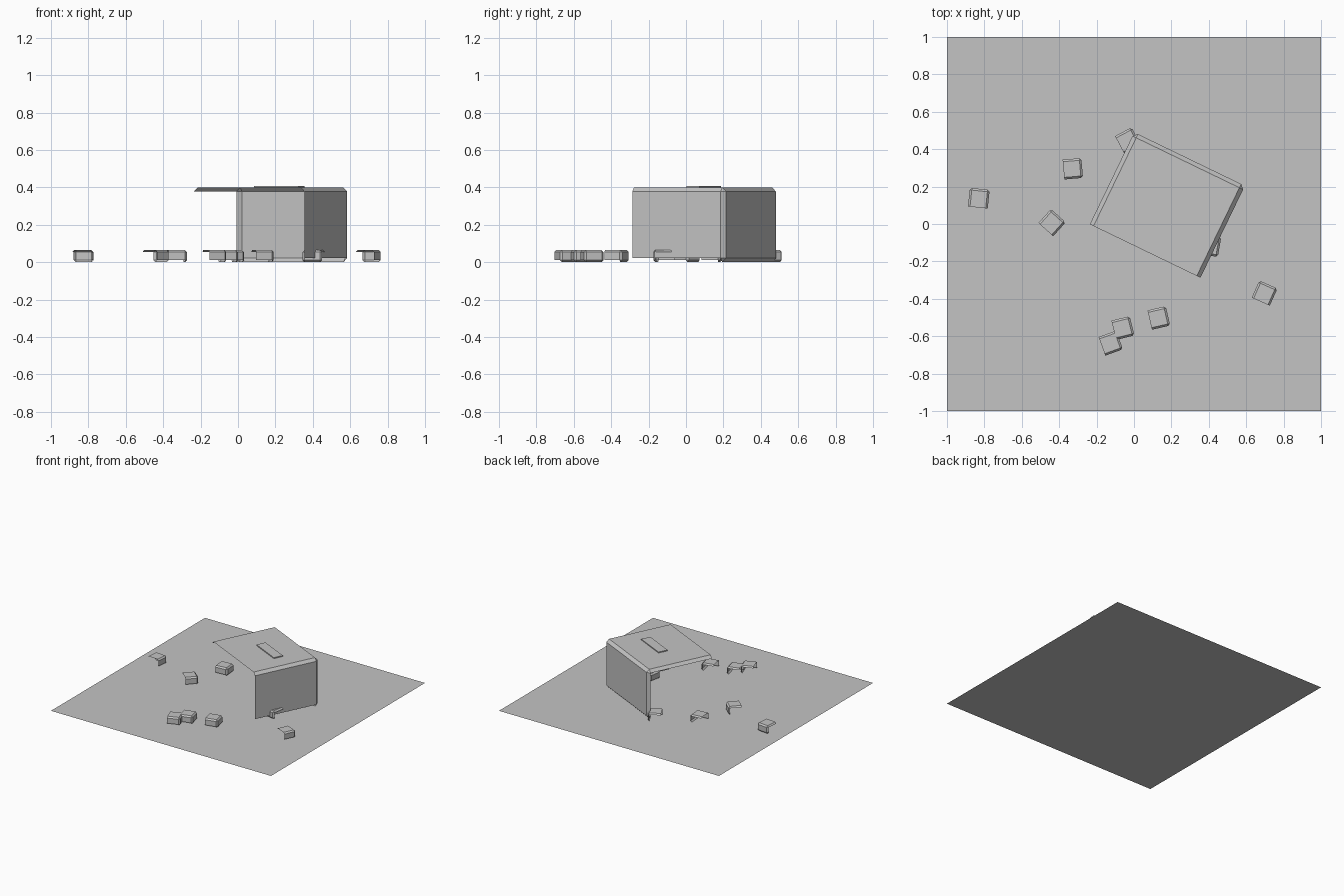
import bpy, bmesh, math

if "Cube" in bpy.data.objects:
    bpy.data.objects.remove(bpy.data.objects["Cube"])

grey = bpy.data.materials.new("plain grey")
grey.diffuse_color = (0.55, 0.55, 0.55, 1)
grey.use_nodes = True
grey.node_tree.nodes["Principled BSDF"].inputs["Base Color"].default_value = grey.diffuse_color


def finish(name, bm, loc=(0, 0, 0), angle=0):
    mesh = bpy.data.meshes.new(name)
    bm.to_mesh(mesh)
    bm.free()
    mesh.materials.append(grey)
    ob = bpy.data.objects.new(name, mesh)
    bpy.context.collection.objects.link(ob)
    ob.location = loc
    ob.rotation_euler.z = math.radians(angle)
    return ob


def box(u0, u1, v0, v1, z0, z1):
    bm = bmesh.new()
    bmesh.ops.create_cube(bm, size=1)
    for v in bm.verts:
        v.co = (u1 if v.co.x > 0 else u0, v1 if v.co.y > 0 else v0,
                z1 if v.co.z > 0 else z0)
    return bm


def open_box(name, u0, u1, v0, v1, h, bevel, loc=(0, 0, 0), angle=0):
    """Chamfered box that keeps only its top, right and back shell."""
    bm = box(u0, u1, v0 - bevel, v1, 0, h)
    bmesh.ops.bevel(bm, geom=bm.edges[:], offset=bevel, segments=1,
                    affect='EDGES', profile=0.5)
    bm.normal_update()
    gone = [f for f in bm.faces if f.normal.y < -0.3 or f.normal.x < -0.9
            or (f.normal.z < -0.3 and f.normal.y < 0.3)]
    bmesh.ops.delete(bm, geom=gone, context='FACES')
    return finish(name, bm, loc, angle)


# flat square base
bm = bmesh.new()
bmesh.ops.create_grid(bm, x_segments=1, y_segments=1, size=1)
finish("base_plane", bm)

# large block with a thin plate on its roof
TURN = -25.8
open_box("large_block", -0.212, 0.445, -0.104, 0.442, 0.40, 0.022, angle=TURN)
finish("roof_plate", box(0.026, 0.290, 0.143, 0.220, 0.40, 0.408), angle=TURN)

# small scattered blocks: x, y, turn
small = [(-0.83, 0.135, -6), (-0.33, 0.295, -85), (-0.44, 0.005, -42),
         (-0.035, 0.445, -62), (0.405, -0.115, 170), (0.697, -0.372, -24),
         (0.13, -0.503, -77), (-0.062, -0.557, -76), (-0.127, -0.638, -70)]
for i, (x, y, a) in enumerate(small):
    open_box(f"small_block_{i + 1}", -0.053, 0.053, -0.047, 0.053, 0.065, 0.011,
             (x, y, 0), a)
